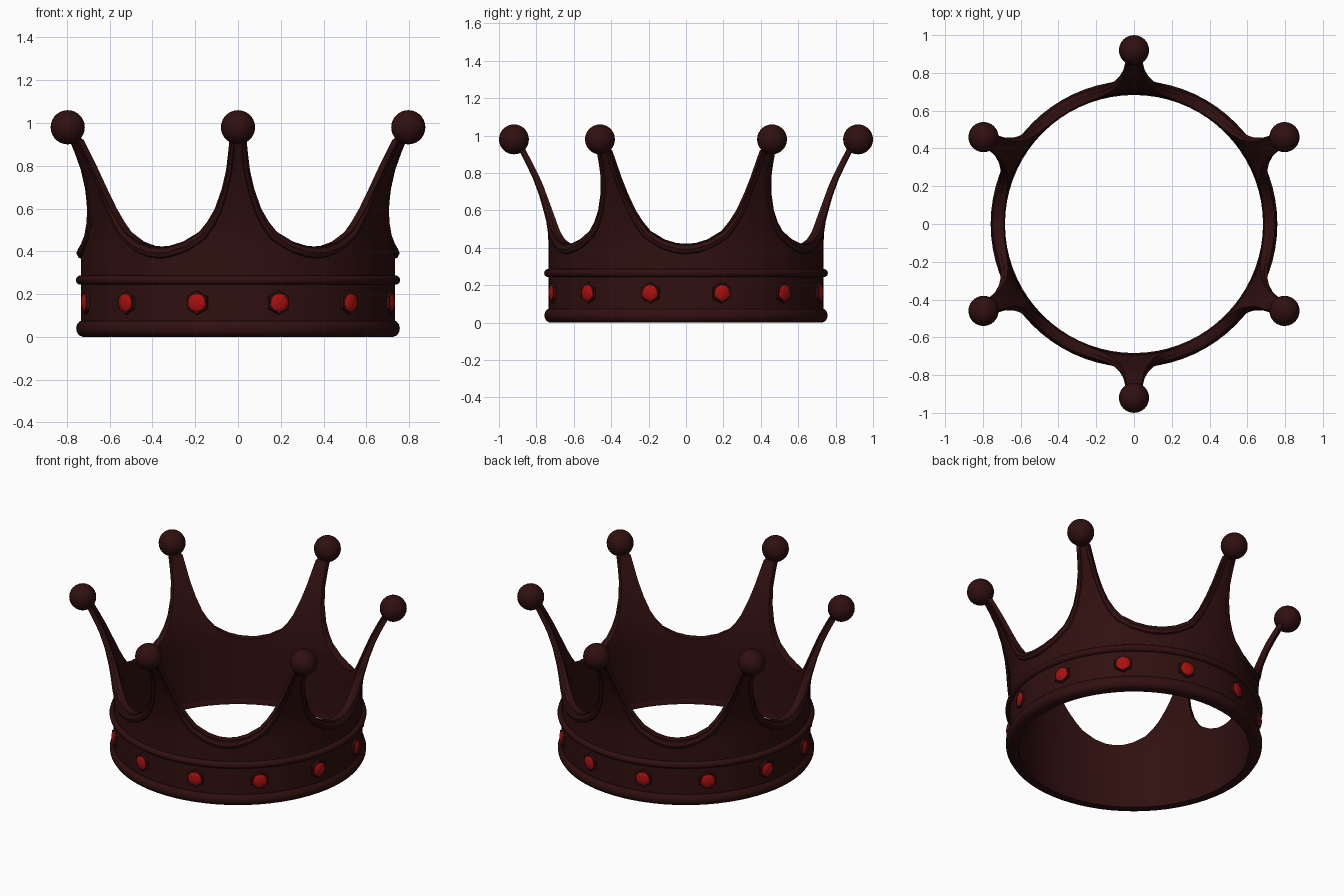
import bpy, bmesh
from math import radians, sin, cos, pi
from mathutils import Matrix, Vector

if "Cube" in bpy.data.objects:
    bpy.data.objects.remove(bpy.data.objects["Cube"])


def material(name, color):
    m = bpy.data.materials.new(name)
    m.use_nodes = True
    m.diffuse_color = color
    bsdf = next(n for n in m.node_tree.nodes if n.type == 'BSDF_PRINCIPLED')
    bsdf.inputs["Base Color"].default_value = color
    return m


maroon = material("dark maroon", (0.03, 0.005, 0.005, 1))
red = material("gem red", (0.4, 0.005, 0.005, 1))


def add_mesh(name, bm, mat, smooth=True):
    bmesh.ops.recalc_face_normals(bm, faces=bm.faces)
    me = bpy.data.meshes.new(name)
    bm.to_mesh(me)
    bm.free()
    me.materials.append(mat)
    ob = bpy.data.objects.new(name, me)
    bpy.context.collection.objects.link(ob)
    if smooth:
        bpy.ops.object.select_all(action='DESELECT')
        ob.select_set(True)
        bpy.context.view_layer.objects.active = ob
        bpy.ops.object.shade_smooth_by_angle(angle=radians(40))
    return ob


def polar(r, deg, z):
    return Vector((r * cos(radians(deg)), r * sin(radians(deg)), z))


def lookup(table, v):
    """Piecewise linear interpolation."""
    for (a, fa), (b, fb) in zip(table, table[1:]):
        if v <= b:
            return fa + (fb - fa) * max(0, (v - a) / (b - a))
    return table[-1][1]


def skin_loops(name, loops, mat):
    """Join a closed series of closed cross-sections."""
    bm = bmesh.new()
    rings = [[bm.verts.new(p) for p in loop] for loop in loops]
    n = len(rings[0])
    for i, a in enumerate(rings):
        b = rings[(i + 1) % len(rings)]
        for j in range(n):
            k = (j + 1) % n
            bm.faces.new((a[j], b[j], b[k], a[k]))
    return add_mesh(name, bm, mat)


def revolve(name, profile, mat, steps=72):
    return skin_loops(name, [[polar(r, 360 * i / steps, z) for r, z in profile]
                             for i in range(steps)], mat)


# Outer radius and wall thickness by height
FLARE = [(0, .735), (.45, .735), (.52, .742), (.61, .762), (.73, .797),
         (.82, .836), (.9, .877), (.98, .92)]
THICK = [(0, .05), (.45, .045), (.7, .034), (1, .03)]
# Height of the top edge by angle away from a spike
EDGE = [(0, .95), (2.6, .92), (3.1, .86), (3.9, .78), (5.6, .69), (8.2, .6),
        (11, .54), (14.3, .49), (20.5, .445), (26, .425), (30, .422)]

# Angles of every column around the crown, denser on the spikes
half = [a for a, _ in EDGE] + [1.3, 17.4, 23.2]
offsets = sorted(set(half + [-a for a in half if 0 < a < 30]))
columns = [(30 + 60 * s + a, abs(a)) for s in range(6) for a in offsets]

# Scalloped, flared wall
ROWS = 14
loops = []
for deg, away in columns:
    top = lookup(EDGE, away)
    zs = [.02 + (top - .02) * i / ROWS for i in range(ROWS + 1)]
    outer = [polar(lookup(FLARE, z), deg, z) for z in zs]
    inner = [polar(lookup(FLARE, z) - lookup(THICK, z), deg, z) for z in zs]
    loops.append(outer + inner[::-1])
skin_loops("crown_wall", loops, maroon)

# Rounded trim following the scalloped edge
cu = bpy.data.curves.new("edge_trim", 'CURVE')
cu.dimensions = '3D'
cu.bevel_depth = 1
cu.bevel_resolution = 2
sp = cu.splines.new('POLY')
path = [(d, a) for d, a in columns if a > 2]
sp.points.add(len(path) - 1)
for p, (deg, away) in zip(sp.points, path):
    z = lookup(EDGE, away)
    size = lookup([(0, .016), (6, .018), (14, .025), (30, .03)], away)
    z_in = z - size * lookup([(0, .1), (8, .4), (20, .9), (30, 1)], away)
    shift = lookup([(0, .7), (5, .9), (15, .7), (30, 0)], away)
    center = round((deg - 30) / 60) * 60 + 30
    side = 1 if deg > center else -1
    deg -= side * shift * size / .75 * 180 / pi
    r = lookup(FLARE, z) - lookup([(0, .016), (30, .009)], away)
    p.co = (*polar(r, deg, z_in), 1)
    p.radius = size
sp.use_cyclic_u = True
curve_ob = bpy.data.objects.new("edge_trim_path", cu)
bpy.context.collection.objects.link(curve_ob)
bm = bmesh.new()
bm.from_mesh(curve_ob.to_mesh())
curve_ob.to_mesh_clear()
bpy.data.objects.remove(curve_ob)
add_mesh("edge_trim", bm, maroon)

# Base rim and raised band
revolve("base_rim", [(.683, 0), (.728, 0), (.745, .008), (.755, .025), (.757, .042),
                     (.752, .06), (.74, .073), (.72, .075), (.683, .03)], maroon)
revolve("raised_band", [(.737 + .022 * cos(pi * i / 5), .265 + .022 * sin(pi * i / 5))
                        for i in range(10)], maroon)

# Balls on the spike tips
for s in range(6):
    bm = bmesh.new()
    bmesh.ops.create_uvsphere(bm, u_segments=24, v_segments=14, radius=.08,
                              matrix=Matrix.Translation(polar(.92, 30 + 60 * s, .98)))
    add_mesh(f"spike_ball_{s + 1}", bm, maroon)

# Twelve gems in six-sided settings
for g in range(12):
    deg = 15 + 30 * g
    # Local z points outwards from the wall
    turn = Matrix.Rotation(radians(deg), 4, 'Z') @ Matrix.Rotation(pi / 2, 4, 'Y')
    bm = bmesh.new()
    bmesh.ops.create_cone(bm, cap_ends=True, segments=6, radius1=.064, radius2=.054, depth=.03)
    bmesh.ops.rotate(bm, verts=bm.verts, matrix=Matrix.Rotation(pi / 2, 3, 'Z'))
    top_vert = max(bm.verts, key=lambda v: abs(v.co.x))
    if abs(top_vert.co.y) > .01:
        bmesh.ops.rotate(bm, verts=bm.verts, matrix=Matrix.Rotation(pi / 6, 3, 'Z'))
    bmesh.ops.transform(bm, verts=bm.verts,
                        matrix=Matrix.Translation(polar(.731, deg, .16)) @ turn)
    add_mesh(f"gem_setting_{g + 1}", bm, maroon, smooth=False)

    bm = bmesh.new()
    bmesh.ops.create_icosphere(bm, subdivisions=2, radius=.047)
    bmesh.ops.scale(bm, verts=bm.verts, vec=(1, 1, .4))
    bmesh.ops.transform(bm, verts=bm.verts,
                        matrix=Matrix.Translation(polar(.739, deg, .16)) @ turn)
    add_mesh(f"gem_{g + 1}", bm, red, smooth=False)
